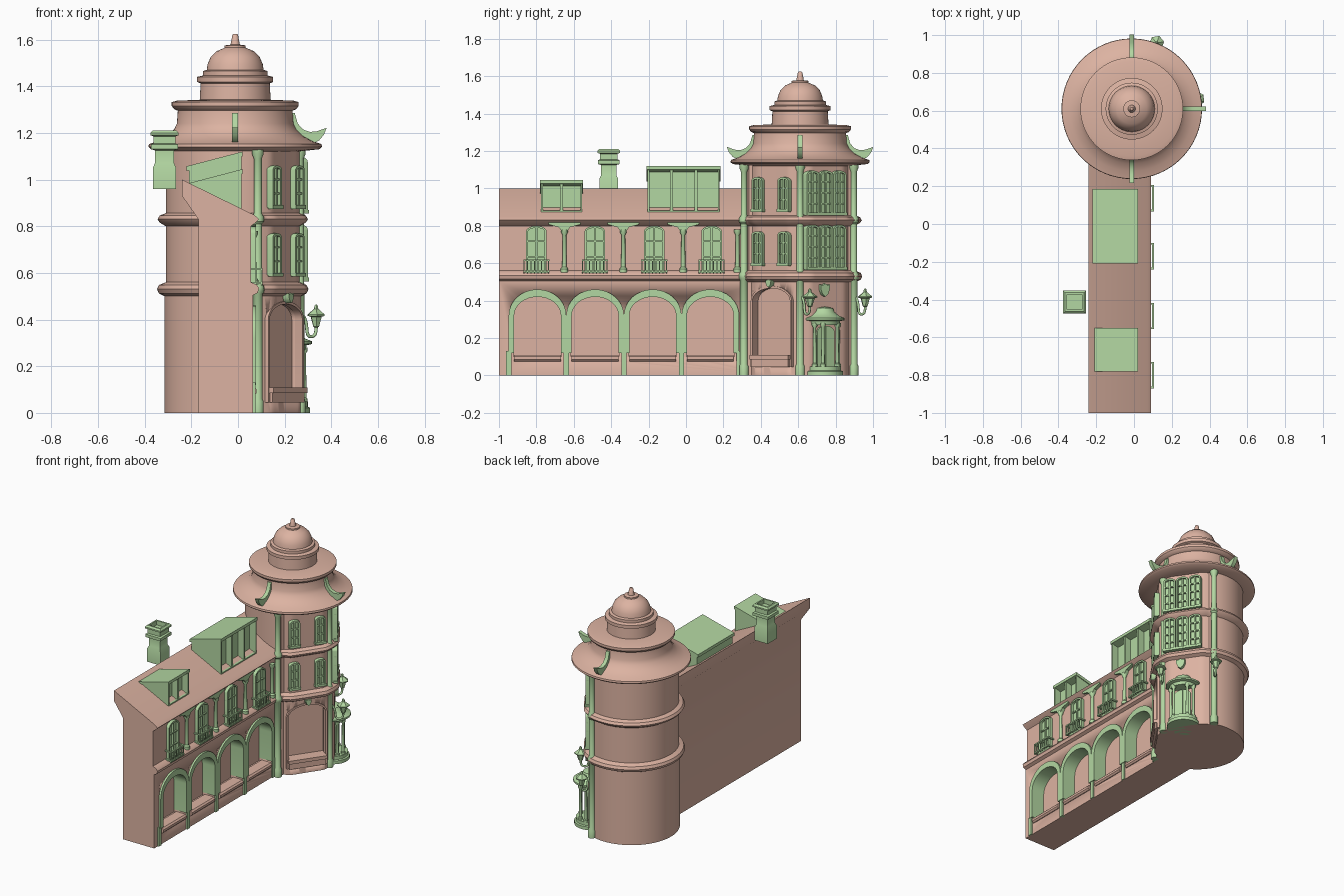
import bpy, bmesh, math
from mathutils import Matrix, Vector

if "Cube" in bpy.data.objects:
    bpy.data.objects.remove(bpy.data.objects["Cube"])
I = Matrix.Identity(4)
T, R = Matrix.Translation, lambda a: Matrix.Rotation(math.radians(a), 4, 'Z')
SIDE = R(-90)                      # local y becomes world x: for x-z profiles
CX, CY = -0.015, 0.61              # tower axis

def material(name, c):
    m = bpy.data.materials.new(name); m.diffuse_color = (*c, 1); return m
PINK, GREEN = material("terracotta", (.72, .45, .36)), material("green_trim", (.45, .68, .36))

def finish(bm, name, mat, angle=35):
    bmesh.ops.recalc_face_normals(bm, faces=bm.faces)
    me = bpy.data.meshes.new(name); bm.to_mesh(me); bm.free()
    ob = bpy.data.objects.new(name, me); bpy.context.collection.objects.link(ob)
    me.materials.append(mat)
    bpy.ops.object.select_all(action='DESELECT')
    ob.select_set(True); bpy.context.view_layer.objects.active = ob
    bpy.ops.object.shade_smooth_by_angle(angle=math.radians(angle))
    return ob

def prism(bm, pts, x0, x1, M=I):
    a, b = [[bm.verts.new(M @ Vector((x, y, z))) for y, z in pts] for x in (x0, x1)]
    bm.faces.new(a); bm.faces.new(b[::-1])
    for i in range(len(pts)):
        j = (i + 1) % len(pts)
        bm.faces.new((a[i], b[i], b[j], a[j]))

def box(bm, x0, x1, y0, y1, z0, z1, M=I):
    prism(bm, [(y0, z0), (y1, z0), (y1, z1), (y0, z1)], x0, x1, M)

def lathe(bm, prof, M=I, n=48, rfun=None):
    rings = []
    for r, z in prof:
        ring = []
        for i in range(n):
            a = 2 * math.pi * i / n
            q = r + (rfun(a) if rfun else 0)
            ring.append(bm.verts.new(M @ Vector((q * math.cos(a), q * math.sin(a), z))))
        rings.append(ring)
    for p, q in zip(rings, rings[1:]):
        for i in range(n):
            bm.faces.new((p[i], p[(i+1) % n], q[(i+1) % n], q[i]))
    bm.faces.new(rings[0]); bm.faces.new(rings[-1])

def arch(yc, w, z0, zs, rz, n=16):
    return [(yc - w, z0)] + [(yc - w * math.cos(math.pi * i / n), zs + rz * math.sin(math.pi * i / n))
                             for i in range(n + 1)] + [(yc + w, z0)]

def cut(ob, bm):
    c = finish(bm, "cutter", PINK); c.hide_render = True
    m = ob.modifiers.new("cut", 'BOOLEAN'); m.object = c; m.solver = 'EXACT'
    bpy.context.view_layer.objects.active = ob
    bpy.ops.object.modifier_apply(modifier=m.name)
    bpy.data.objects.remove(c)

def window(bm, M, yc, w, z0, z1, rows=3):
    h, rise = w / 2, w * .28
    t = .011
    prism(bm, arch(yc, h, z0, z1 - rise, rise, 10), -.02, .006, M)
    prism(bm, arch(yc, h, z0, z1 - rise, rise, 10) + arch(yc, h - t, z0, z1 - rise, rise - t, 10)[::-1], 0, .022, M)
    box(bm, 0, .018, yc - .005, yc + .005, z0, z1 - .005, M)
    box(bm, 0, .026, yc - h - .004, yc + h + .004, z0 - .006, z0 + .01, M)
    for k in range(1, rows):
        z = z0 + (z1 - z0) * k / rows
        box(bm, 0, .016, yc - h, yc + h, z - .004, z + .004, M)

# wing: one extruded section with arcade recesses
wing_sec = [(-.17, 0), (.065, 0), (.065, .505), (.085, .515), (.09, .535), (.08, .55), (.055, .56),
            (.055, .80), (.075, .815), (.09, .83), (.07, .848), (-.24, 1.0), (-.24, .93), (-.17, .83)]
bm = bmesh.new(); prism(bm, wing_sec, -.45, 1, SIDE)
wing = finish(bm, "wing", PINK)
arches = [-.794 + .308 * i for i in range(4)]
bm = bmesh.new()
for y in arches: prism(bm, arch(y, .128, .10, .32, .105), -.02, .2)
cut(wing, bm)
bm = bmesh.new()
for y in arches:
    prism(bm, [(.0, .075), (.07, .075), (.08, .085), (.08, .1), (.07, .11), (0, .11)], -y - .125, -y + .125, SIDE)
finish(bm, "arcade_benches", PINK)

# green arcade linings and posts
bm = bmesh.new()
for y in arches:
    prism(bm, arch(y, .154, .12, .32, .14) + arch(y, .125, .12, .32, .10)[::-1], -.018, .078)
for i in range(5):
    y = -.948 + .308 * i
    box(bm, .05, .074, y - .014, y + .014, 0, .13)
finish(bm, "arcade_arches", GREEN)

# wing windows and balconies
bm, rail = bmesh.new(), bmesh.new()
for y in (-.80, -.487, -.17, .137):
    window(bm, T((.055, 0, 0)), y, .11, .55, .80)
    for z in (.552, .612):
        box(rail, .096, .106, y - .07, y + .07, z, z + .009)
        for s in (-.07, .061): box(rail, .05, .106, y + s, y + s + .009, z, z + .009)
    for k in range(8):
        p = y - .069 + .0188 * k
        box(rail, .098, .104, p, p + .006, .545, .615)
finish(bm, "wing_windows", GREEN); finish(rail, "balcony_rails", GREEN)

# small columns with spreading brackets under the eave
bm = bmesh.new()
for y in (-.65, -.335, -.015, .275):
    lathe(bm, [(.02, .55), (.02, .57), (.012, .58), (.010, .75), (.018, .765), (.018, .78)], T((.067, y, 0)), 12)
    if y < .2:
        prism(bm, [(y - .012, .765), (y - .03, .792), (y - .085, .807), (y - .085, .82),
                   (y + .085, .82), (y + .085, .807), (y + .03, .792), (y + .012, .765)], .05, .078)
finish(bm, "wall_columns", GREEN)

# dormers
for name, y0, y1, top, n in (("small_dormer", -.78, -.55, 1.045, 2), ("large_dormer", -.21, .185, 1.12, 3)):
    bm = bmesh.new(); b = top - .075
    prism(bm, [(-.03, .87), (-.03, top - .03), (-.21, b - .01), (-.21, .96)], -y1 + .01, -y0 - .01, SIDE)
    prism(bm, [(.02, top - .02), (.02, top), (-.22, b + .012), (-.22, b - .008)], -y1, -y0, SIDE)
    for s in (y0 + .005, y1 - .015):
        prism(bm, [(.016, .87), (.016, top - .01), (-.21, b), (-.21, .96)], -s - .01, -s, SIDE)
    box(bm, -.03, .016, y0 + .005, y1 - .005, .868, .882)
    for k in range(1, n):
        y = y0 + (y1 - y0) * k / n
        box(bm, -.03, .012, y - .008, y + .008, .87, top - .02)
    finish(bm, name, GREEN)

# chimney: square lathe
bm = bmesh.new()
s = 2 ** .5
lathe(bm, [(r * s, z) for r, z in ((.05, .96), (.05, 1.05), (.041, 1.07), (.041, 1.125), (.058, 1.13), (.058, 1.15),
      (.047, 1.155), (.047, 1.185), (.06, 1.19), (.06, 1.2), (.05, 1.21), (.04, 1.21), (.04, 1.18))],
      T((-.315, -.413, 0)) @ R(45), 4)
finish(bm, "chimney", GREEN)

# tower body: round at the back, flattened facets toward the street
def outline(a):
    d = math.degrees((a + math.pi) % (2 * math.pi) - math.pi)
    return .30 if abs(d) > 68 else min(.285, .265 / math.cos(math.radians(abs(d) - 34)))
bm = bmesh.new()
lathe(bm, [(0, 0), (0, .5), (.024, .512), (.032, .53), (.024, .548), (-.006, .56), (-.006, .80), (.02, .815),
           (.03, .83), (.02, .846), (-.006, .856), (-.006, 1.14)], T((CX, CY, 0)), 120, outline)
tower = finish(bm, "tower_body", PINK)
FL, FR = [T((CX, CY, 0)) @ R(a) @ T((.262, 0, 0)) for a in (-35, 33)]
bm = bmesh.new(); prism(bm, arch(0, .125, .045, .40, .07), -.05, .1, FL)
cut(tower, bm)

# niche bench and surround
bm = bmesh.new()
prism(bm, arch(0, .133, .045, .40, .078) + arch(0, .122, .045, .40, .066)[::-1], -.03, .008, FL)
finish(bm, "niche_surround", PINK)
bm = bmesh.new()
box(bm, -.06, .02, -.12, .12, .045, .09, FL); box(bm, -.06, .03, -.127, .127, .085, .108, FL)
finish(bm, "niche_bench", PINK)

# tower roof tiers and dome
bm = bmesh.new()
lathe(bm, [(.27, 1.12), (.36, 1.13), (.372, 1.14), (.37, 1.152), (.33, 1.165), (.29, 1.187), (.262, 1.215), (.25, 1.24),
           (.246, 1.295), (.262, 1.302), (.272, 1.315), (.272, 1.332), (.25, 1.338), (.152, 1.342), (.148, 1.412),
           (.163, 1.418), (.163, 1.44), (.138, 1.446), (.138, 1.465), (.122, 1.47), (.118, 1.495), (.105, 1.525),
           (.08, 1.55), (.045, 1.565), (.045, 1.575), (.02, 1.578), (.012, 1.62), (.008, 1.624)],
      T((-.012, CY, 0)), 64)
finish(bm, "tower_roof", PINK)

# upturned roof horns
horn = [(.235, 1.285), (.255, 1.285), (.268, 1.24), (.29, 1.215), (.32, 1.204), (.35, 1.207), (.392, 1.222),
        (.38, 1.192), (.36, 1.168), (.335, 1.155), (.30, 1.165), (.26, 1.19), (.235, 1.2)]
bm = bmesh.new()
for a in (-90, 0, 90): prism(bm, horn, -.013, .013, T((-.012, CY, 0)) @ R(a - 90))
finish(bm, "roof_horns", GREEN)

# full height tower columns
bm = bmesh.new()
for x, y in ((.085, .31), (.265, .61), (.085, .897)):
    lathe(bm, [(.025, 0), (.025, .05), (.02, .06), (.02, .51), (.027, .52), (.027, .54), (.018, .555), (.018, .81),
               (.026, .82), (.026, .84), (.017, .855), (.017, 1.09), (.025, 1.11), (.025, 1.135)], T((x, y, 0)), 16)
finish(bm, "tower_columns", GREEN)

# tower windows
bm = bmesh.new()
for z0, z1 in ((.59, .77), (.88, 1.06)):
    for y in (-.085, .085): window(bm, FL, y, .068, z0, z1)
for z0, z1 in ((.57, .805), (.86, 1.095)):
    for y in (-.1, -.015, .07): window(bm, FR, y, .08, z0, z1, 4)
finish(bm, "tower_windows", GREEN)

# shields over niche and porch
bm = bmesh.new()
def shield(y, z, k): return [(y + a * k, z + b * k) for a, b in
    ((0, -1), (.5, -.6), (.75, 0), (.8, .8), (.4, .7), (0, .95), (-.4, .7), (-.8, .8), (-.75, 0), (-.5, -.6))]
prism(bm, shield(0, .493, .022), -.01, .036, FL)
prism(bm, shield(-.025, .457, .036), -.01, .025, FR)
finish(bm, "shields", GREEN)

# entrance porch
bm, P = bmesh.new(), FR @ T((-.01, -.015, 0))
lathe(bm, [(.105, 0), (.105, .022), (.095, .026), (.095, .048)], P, 32)
lathe(bm, [(.085, .27), (.09, .29), (.112, .295), (.112, .307), (.085, .318), (.06, .338), (.05, .36), (.01, .368)], P, 32)
for y, x in ((-.075, .03), (.075, .03), (-.045, .065), (.045, .065)):
    lathe(bm, [(.014, .045), (.014, .06), (.01, .065), (.008, .255), (.014, .265), (.014, .28)], P @ T((x, y, 0)), 12)
prism(bm, arch(0, .055, .045, .23, .035), -.02, .025, P)
box(bm, .02, .03, -.004, .004, .045, .26, P)
finish(bm, "entrance_porch", GREEN)

# lanterns on scrolled brackets
bm = bmesh.new()
for x, y, a in ((.335, .662, 35), (.12, .958, 70)):
    lathe(bm, [(.006, .365), (.014, .37), (.016, .378), (.026, .412), (.04, .416), (.04, .422), (.02, .438),
               (.01, .446), (.008, .458), (.003, .465)], T((x, y, 0)) @ R(a), 6)
finish(bm, "lanterns", GREEN, 20)
for x, y, bx, by in ((.335, .662, .27, .615), (.12, .958, .09, .90)):
    cu = bpy.data.curves.new("lantern_bracket", 'CURVE'); cu.dimensions = '3D'
    cu.bevel_depth = .007; cu.bevel_resolution = 2; cu.use_fill_caps = True
    sp = cu.splines.new('NURBS'); sp.points.add(5); sp.use_endpoint_u = True; sp.order_u = 3
    for p, (f, z) in zip(sp.points, ((.1, .42), (.35, .40), (.4, .33), (.75, .325), (1, .34), (1, .37))):
        p.co = (bx + (x - bx) * f, by + (y - by) * f, z, 1)
    ob = bpy.data.objects.new("lantern_bracket", cu); bpy.context.collection.objects.link(ob)
    cu.materials.append(GREEN)

for m in bpy.data.materials:
    if m.users and not m.is_grease_pencil:
        m.use_nodes = True
        m.node_tree.nodes["Principled BSDF"].inputs["Base Color"].default_value = m.diffuse_color
